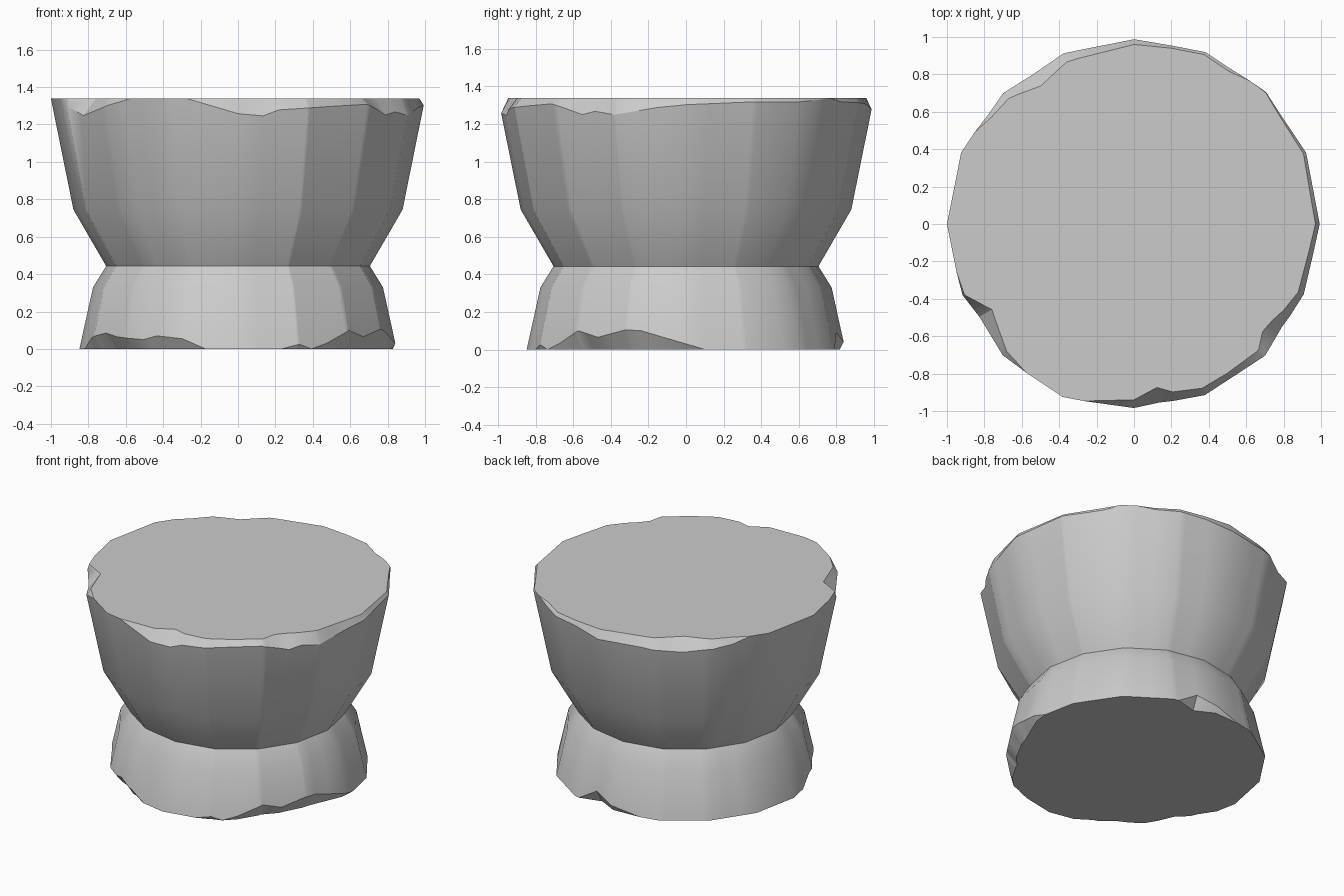
import bpy, bmesh, math

if "Cube" in bpy.data.objects:
    bpy.data.objects.remove(bpy.data.objects["Cube"])

SIDES = 16
STEP = 360 / SIDES
# Wall profile (radius, height)
PROFILE = [(0.848, 0), (0.775, 0.33), (0.705, 0.443), (0.88, 0.745), (1.0, 1.338)]
TOP = PROFILE[-1][1]

# Chips along each edge: (angle in degrees, inward cut, vertical cut)
RIM_CHIPS = [(0, .03, .035), (21, .02, .02), (38, .012, .02), (51, 0, 0), (58, .02, .02),
             (78, .02, .03), (90, .04, .06), (109, .055, .06), (116, .07, .07),
             (124, .09, .08), (132, .06, .06), (143, .03, .04), (150, 0, 0), (195, 0, 0),
             (203, .02, .04), (211, .095, .09), (222, .05, .05), (234, 0, 0), (254, 0, 0),
             (270, .06, .08), (278, .1, .092), (283, .06, .06), (292, .05, .05),
             (302, .04, .04), (314, .05, .03), (320, .09, .06), (325, .08, .088),
             (330, .06, .07), (337, .05, .088), (351, .035, .05), (360, .03, .035)]
BASE_CHIPS = [(0, .03, .03), (7, 0, 0), (70, 0, 0), (80, .07, .09), (90, .03, .04),
              (104, 0, 0), (190, 0, 0), (199, .05, .06), (210, .08, .085), (218, .06, .065),
              (232, .05, .05), (238, .06, .07), (249, .05, .055), (258, 0, 0), (286, 0, 0),
              (293, .02, .025), (298, 0, 0), (305, .02, .03), (316, .09, .1),
              (325, .07, .065), (337, .09, .105), (343, .08, .1), (360, .03, .03)]


def chip_at(table, a):
    for (a0, i0, d0), (a1, i1, d1) in zip(table, table[1:]):
        if a0 <= a <= a1:
            t = (a - a0) / (a1 - a0)
            return i0 + (i1 - i0) * t, d0 + (d1 - d0) * t


def wall_radius(z):
    for (r0, z0), (r1, z1) in zip(PROFILE, PROFILE[1:]):
        if z <= z1:
            return r0 + (r1 - r0) * (z - z0) / (z1 - z0)
    return PROFILE[-1][0]


def flat_side(a):
    # distance factor that keeps points on the straight polygon side
    return math.cos(math.radians(STEP / 2)) / math.cos(math.radians(a % STEP - STEP / 2))


angles = sorted({i * STEP for i in range(SIDES)}
                | {float(c[0]) for c in RIM_CHIPS + BASE_CHIPS if c[0] < 360})

# Worn stone pedestal: one column of points per angle, bottom edge to top edge
bm = bmesh.new()
columns = []
for a in angles:
    bi, bd = chip_at(BASE_CHIPS, a)
    ti, td = chip_at(RIM_CHIPS, a)
    points = [(PROFILE[0][0] * flat_side(a) - bi, 0), (wall_radius(bd) * flat_side(a), bd)]
    points += [(r * flat_side(a), z) for r, z in PROFILE[1:-1]]
    points += [(wall_radius(TOP - td) * flat_side(a), TOP - td),
               (PROFILE[-1][0] * flat_side(a) - ti, TOP)]
    c, s = math.cos(math.radians(a)), math.sin(math.radians(a))
    columns.append([bm.verts.new((r * c, r * s, z)) for r, z in points])

for left, right in zip(columns, columns[1:] + columns[:1]):
    for k in range(len(left) - 1):
        bm.faces.new((left[k], right[k], right[k + 1], left[k + 1]))

# Flat underside and top
bm.faces.new([c[0] for c in reversed(columns)])
bm.faces.new([c[-1] for c in columns])
bmesh.ops.remove_doubles(bm, verts=bm.verts, dist=0.0005)
bmesh.ops.recalc_face_normals(bm, faces=bm.faces)

mesh = bpy.data.meshes.new("stone_pedestal")
bm.to_mesh(mesh)
bm.free()
pedestal = bpy.data.objects.new("stone_pedestal", mesh)
bpy.context.collection.objects.link(pedestal)
bpy.context.view_layer.objects.active = pedestal
pedestal.select_set(True)
bpy.ops.object.shade_smooth_by_angle(angle=math.radians(30))
